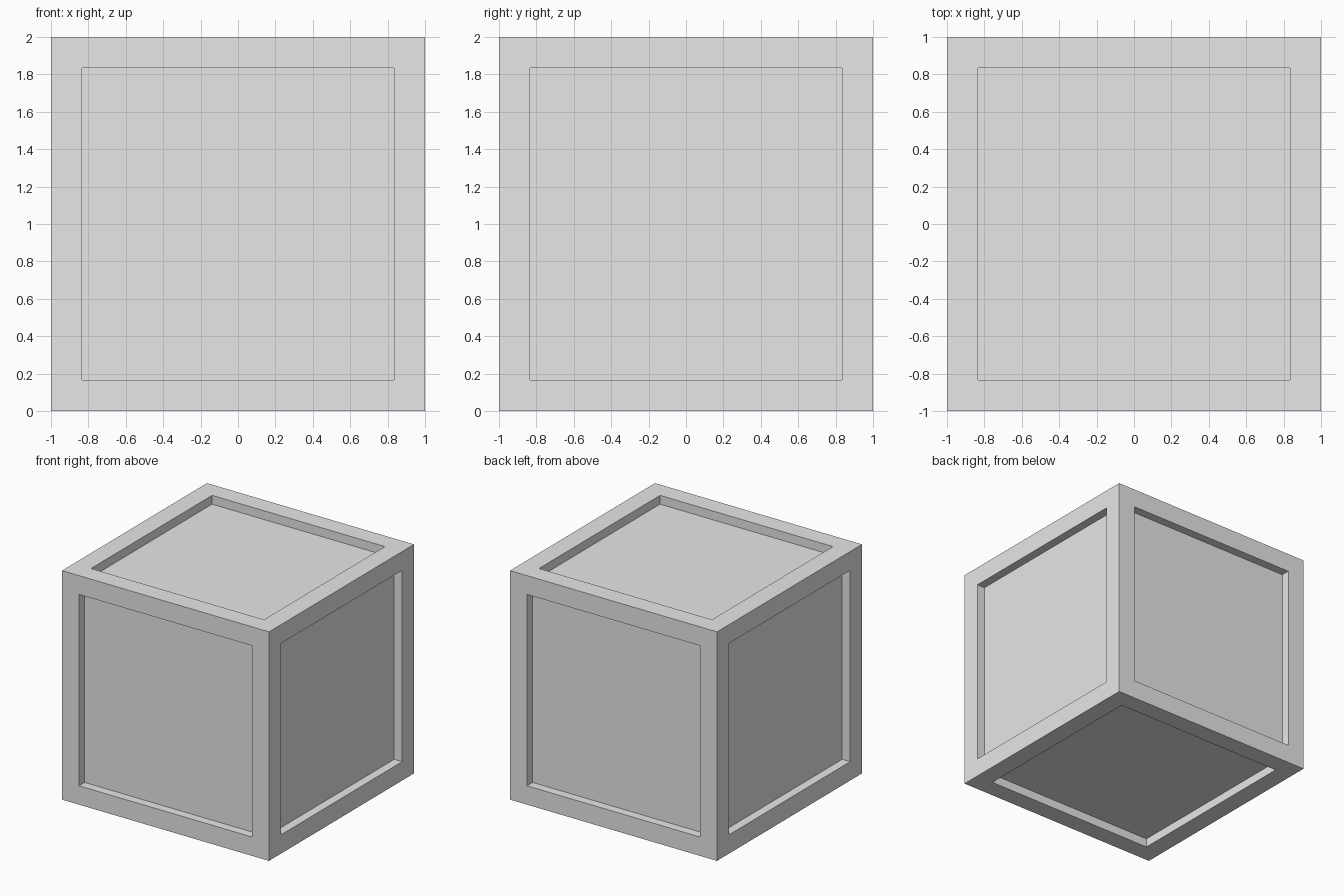
import bpy
import bmesh

SIZE = 2.0      # edge length of the block
BORDER = 0.233  # width of the frame around each panel
DEPTH = 0.077   # how far each panel is sunk

cube = bpy.data.objects.get("Cube")
if cube:
    bpy.data.objects.remove(cube, do_unlink=True)

# Plain grey material
grey = bpy.data.materials.new("light grey")
grey.use_nodes = True
colour = (0.8, 0.8, 0.8, 1.0)
grey.diffuse_color = colour
grey.node_tree.nodes["Principled BSDF"].inputs["Base Color"].default_value = colour

# Solid block
bm = bmesh.new()
bmesh.ops.create_cube(bm, size=SIZE)
bmesh.ops.translate(bm, verts=bm.verts, vec=(0, 0, SIZE / 2))

# Square panel on every side, framed by a flat border
panels = bm.faces[:]
bmesh.ops.inset_individual(bm, faces=panels, thickness=BORDER)

# Sink the panels straight in, leaving upright recess walls
bmesh.ops.inset_individual(bm, faces=panels, thickness=0.0, depth=-DEPTH)
bmesh.ops.recalc_face_normals(bm, faces=bm.faces)

mesh = bpy.data.meshes.new("panelled_crate")
bm.to_mesh(mesh)
bm.free()
mesh.materials.append(grey)
crate = bpy.data.objects.new("panelled_crate", mesh)
bpy.context.scene.collection.objects.link(crate)
